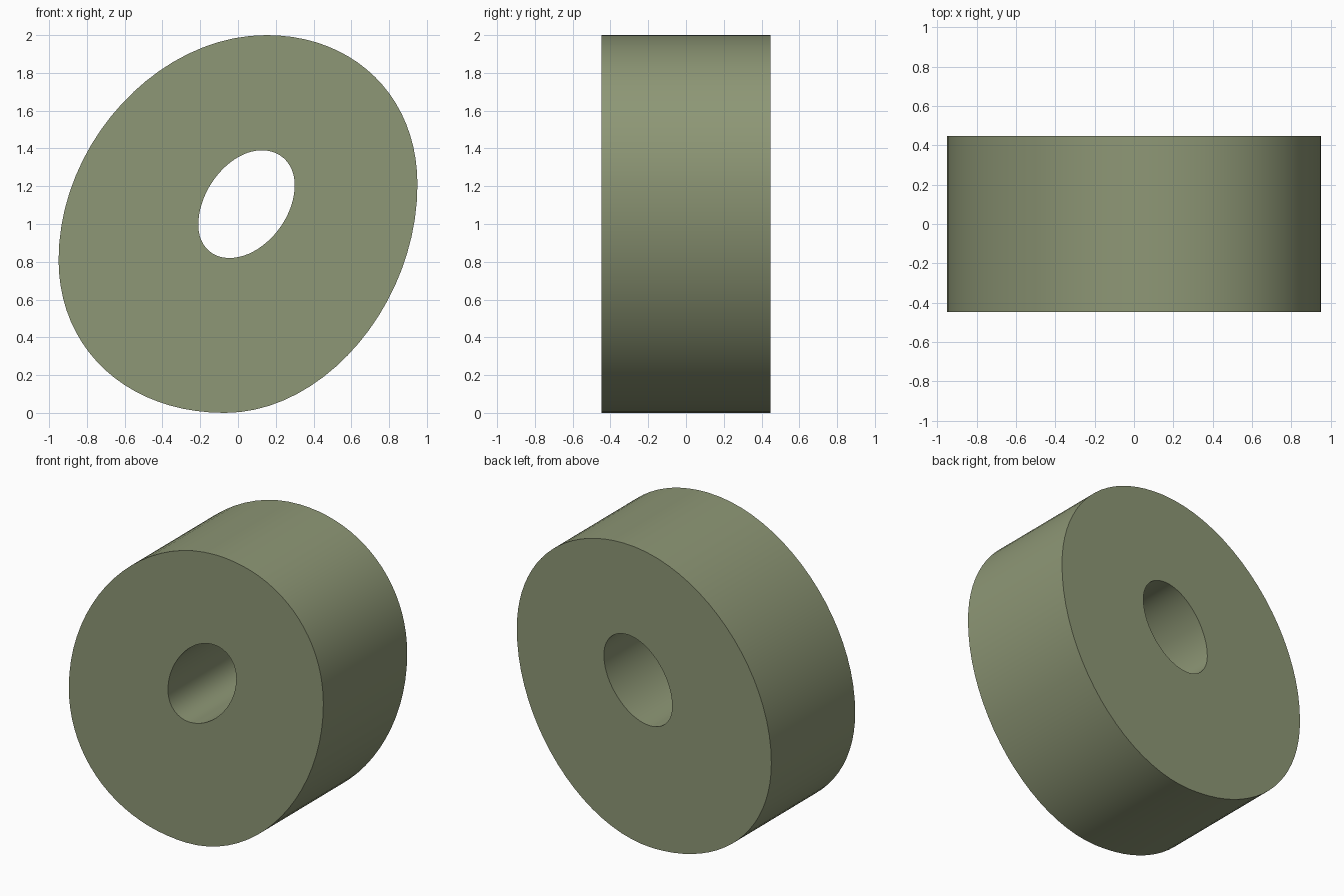
import bpy, bmesh, math
from mathutils import Vector

if "Cube" in bpy.data.objects:
    bpy.data.objects.remove(bpy.data.objects["Cube"])

HALF_DEPTH = 0.447
STEPS = 20


def tilted_oval(right, top, left, bottom, k_tight, k_wide):
    """Closed smooth outline through its four extreme points (x, z)."""
    ext = [Vector(p) for p in (right, top, left, bottom)]
    pts = []
    for i in range(4):
        p0, p3 = ext[i], ext[(i + 1) % 4]
        k = k_tight if i % 2 == 0 else k_wide
        d = p3 - p0
        if i % 2 == 0:      # leaves vertically, arrives horizontally
            h0, h1 = Vector((0, d.y)), Vector((d.x, 0))
        else:
            h0, h1 = Vector((d.x, 0)), Vector((0, d.y))
        p1, p2 = p0 + h0 * k, p3 - h1 * k
        for s in range(STEPS):
            t = s / STEPS
            u = 1 - t
            pts.append(p0 * u**3 + p1 * 3*u*u*t + p2 * 3*u*t*t + p3 * t**3)
    return pts


outer = tilted_oval((0.95, 1.21), (0.15, 2.0), (-0.95, 0.81), (-0.07, 0.0), 0.585, 0.52)
inner = tilted_oval((0.30, 1.205), (0.125, 1.39), (-0.21, 0.995), (-0.045, 0.82), 0.597, 0.49)

# Four rings: outer front, outer back, hole back, hole front
bm = bmesh.new()
rings = [[bm.verts.new((p.x, y, p.y)) for p in loop]
         for loop, y in ((outer, -HALF_DEPTH), (outer, HALF_DEPTH),
                         (inner, HALF_DEPTH), (inner, -HALF_DEPTH))]
n = len(outer)
for r in range(4):
    a, b = rings[r], rings[(r + 1) % 4]
    for i in range(n):
        j = (i + 1) % n
        bm.faces.new((a[i], a[j], b[j], b[i]))
bmesh.ops.recalc_face_normals(bm, faces=bm.faces)

mesh = bpy.data.meshes.new("wheel")
bm.to_mesh(mesh)
bm.free()
wheel = bpy.data.objects.new("wheel", mesh)
bpy.context.collection.objects.link(wheel)

# Olive stone colour
mat = bpy.data.materials.new("olive_stone")
mat.diffuse_color = (0.27, 0.31, 0.18, 1)
mat.use_nodes = True
mat.node_tree.nodes["Principled BSDF"].inputs["Base Color"].default_value = mat.diffuse_color
mesh.materials.append(mat)

bpy.context.view_layer.objects.active = wheel
wheel.select_set(True)
bpy.ops.object.shade_smooth_by_angle(angle=math.radians(35))
